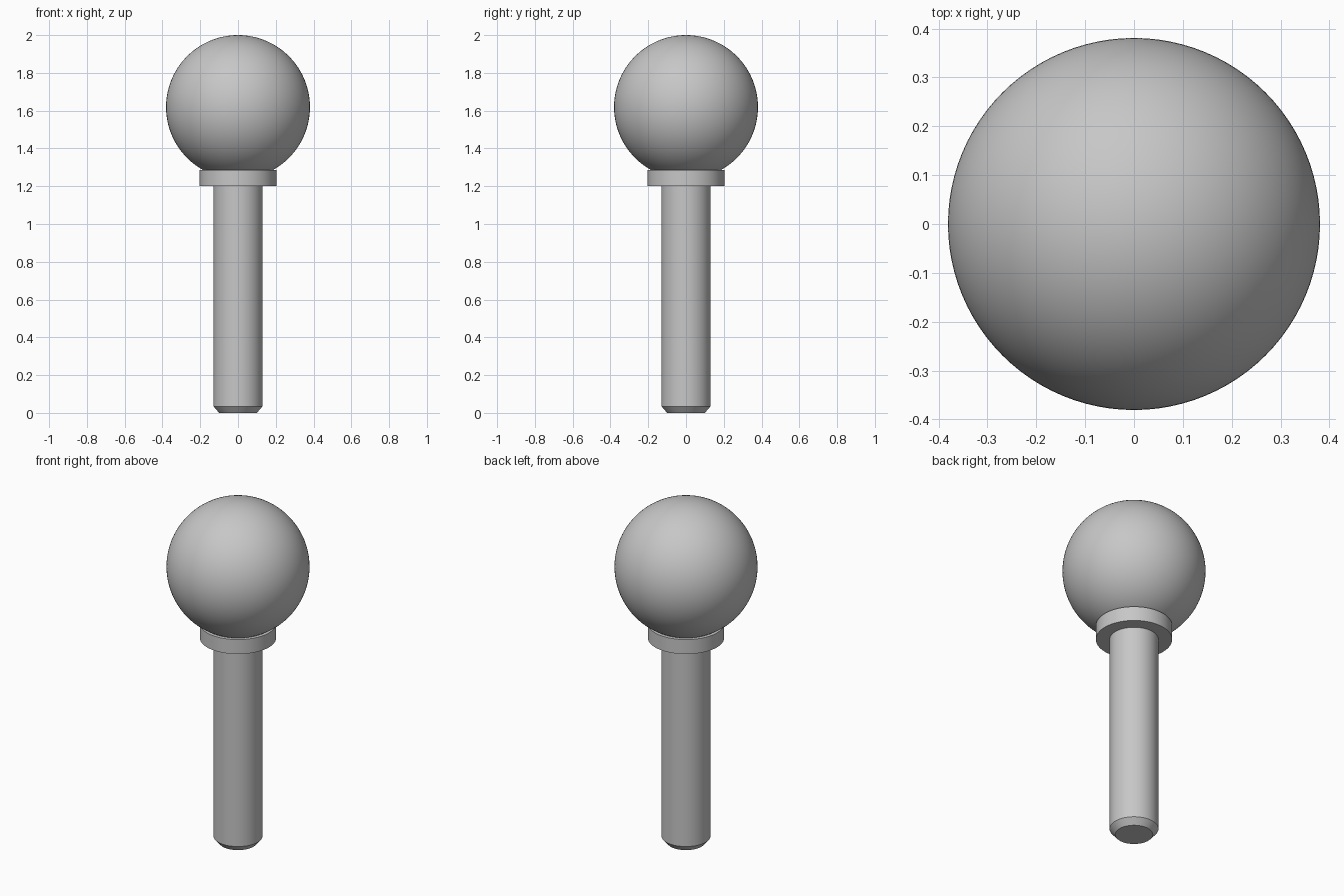
import bpy
import math

SEGMENTS = 96
BALL_RADIUS = 0.381
BALL_Z = 2 - BALL_RADIUS
SHAFT_RADIUS = 0.13
COLLAR_RADIUS = 0.203
COLLAR_BOTTOM, COLLAR_TOP = 1.2, 1.285

cube = bpy.data.objects.get("Cube")
if cube:
    bpy.data.objects.remove(cube, do_unlink=True)

steel = bpy.data.materials.new("plain grey")
steel.use_nodes = True
grey = (0.57, 0.57, 0.57, 1)
steel.diffuse_color = grey
steel.node_tree.nodes["Principled BSDF"].inputs["Base Color"].default_value = grey


def lathe(name, profile):
    """Turn a bottom-to-top (radius, height) profile around the z axis."""
    verts, faces, rings = [], [], []
    for radius, z in profile:
        start = len(verts)
        if radius < 1e-6:
            verts.append((0, 0, z))
            rings.append([start] * SEGMENTS)
            continue
        for i in range(SEGMENTS):
            a = math.tau * i / SEGMENTS
            verts.append((radius * math.cos(a), radius * math.sin(a), z))
        rings.append(list(range(start, start + SEGMENTS)))
    for low, high in zip(rings, rings[1:]):
        for i in range(SEGMENTS):
            j = (i + 1) % SEGMENTS
            corners = [low[i], low[j], high[j], high[i]]
            faces.append(list(dict.fromkeys(corners)))
    mesh = bpy.data.meshes.new(name)
    mesh.from_pydata(verts, [], faces)
    mesh.materials.append(steel)
    obj = bpy.data.objects.new(name, mesh)
    bpy.context.collection.objects.link(obj)
    bpy.ops.object.select_all(action="DESELECT")
    obj.select_set(True)
    bpy.context.view_layer.objects.active = obj
    bpy.ops.object.shade_smooth_by_angle(angle=math.radians(30))
    return obj


# Shaft with a chamfered foot
lathe("shaft", [(0, 0), (0.1, 0), (SHAFT_RADIUS, 0.035), (SHAFT_RADIUS, COLLAR_BOTTOM)])

# Ball, cut where it rests in the collar
cut_angle = math.asin((COLLAR_TOP - BALL_Z) / BALL_RADIUS)
steps = 48
arc = []
for k in range(steps + 1):
    a = cut_angle + (math.pi / 2 - cut_angle) * k / steps
    arc.append((BALL_RADIUS * math.cos(a), BALL_Z + BALL_RADIUS * math.sin(a)))
lathe("ball", arc)

# Collar ring between shaft and ball
lathe("collar", [(SHAFT_RADIUS, COLLAR_BOTTOM), (COLLAR_RADIUS, COLLAR_BOTTOM),
                 (COLLAR_RADIUS, COLLAR_TOP), (arc[0][0], COLLAR_TOP)])
